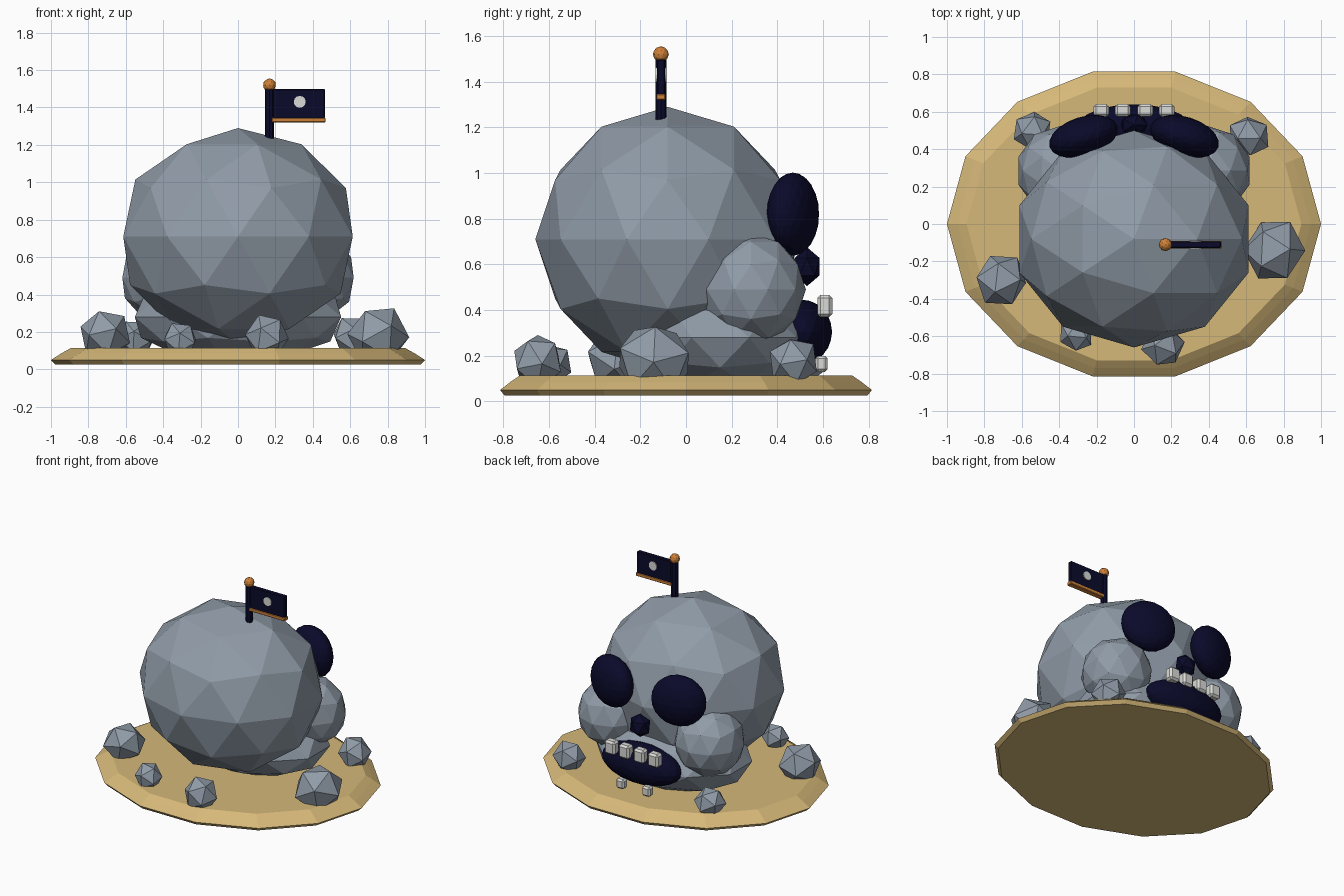
import bpy, bmesh, math, random
from mathutils import Matrix, Vector, Euler

random.seed(4)
cube = bpy.data.objects.get("Cube")
if cube:
    bpy.data.objects.remove(cube, do_unlink=True)


def material(name, r, g, b):
    m = bpy.data.materials.new(name)
    m.use_nodes = True
    m.diffuse_color = (r, g, b, 1)
    bsdf = m.node_tree.nodes["Principled BSDF"]
    bsdf.inputs["Base Color"].default_value = (r, g, b, 1)
    bsdf.inputs["Roughness"].default_value = 0.9
    return m


STONE = material("stone grey", 0.28, 0.33, 0.39)
SAND = material("sand", 0.67, 0.48, 0.19)
DARK = material("dark navy", 0.003, 0.003, 0.024)
COPPER = material("copper orange", 0.62, 0.22, 0.04)
BONE = material("bone white", 0.7, 0.7, 0.68)


def finish(name, bm, mat):
    bmesh.ops.recalc_face_normals(bm, faces=bm.faces)
    me = bpy.data.meshes.new(name)
    bm.to_mesh(me)
    bm.free()
    me.materials.append(mat)
    ob = bpy.data.objects.new(name, me)
    bpy.context.collection.objects.link(ob)
    return ob


def place(loc, size, rot=(0, 0, 0)):
    return Matrix.LocRotScale(Vector(loc), Euler(rot), Vector(size))


def blob(name, mat, loc, radii, detail=2, rot=(0, 0, 0)):
    bm = bmesh.new()
    bmesh.ops.create_icosphere(bm, subdivisions=detail, radius=1, matrix=place(loc, radii, rot))
    return finish(name, bm, mat)


def block(name, mat, loc, size, bevel=0.0):
    bm = bmesh.new()
    bmesh.ops.create_cube(bm, size=1, matrix=place(loc, size))
    if bevel:
        bmesh.ops.bevel(bm, geom=bm.edges[:], offset=bevel, segments=1, affect='EDGES')
    return finish(name, bm, mat)


def rod(name, mat, loc, radius, length, sides, rot=(0, 0, 0)):
    bm = bmesh.new()
    bmesh.ops.create_cone(bm, cap_ends=True, segments=sides, radius1=radius, radius2=radius,
                          depth=length, matrix=place(loc, (1, 1, 1), rot))
    return finish(name, bm, mat)


# Oval sand island, lofted from a short profile
SIDES = 14
bm = bmesh.new()
rings = []
for r, z in ((0.975, 0.025), (1.0, 0.05), (0.945, 0.085), (0.895, 0.113)):
    angles = [math.tau * i / SIDES for i in range(SIDES)]
    rings.append([bm.verts.new((r * math.cos(a), 0.835 * r * math.sin(a), z)) for a in angles])
for low, high in zip(rings, rings[1:]):
    for i in range(SIDES):
        j = (i + 1) % SIDES
        bm.faces.new((low[i], low[j], high[j], high[i]))
bm.faces.new(rings[0][::-1])
bm.faces.new(rings[-1])
finish("sand_island", bm, SAND)

# Skull-shaped boulder
blob("cranium", STONE, (0, -0.08, 0.71), (0.645, 0.58, 0.58), rot=(0, 0, 0))
blob("jaw", STONE, (0, 0.15, 0.28), (0.58, 0.41, 0.25))
for side, label in ((1, "left"), (-1, "right")):
    blob(f"{label}_cheek", STONE, (side * 0.39, 0.285, 0.49), (0.24, 0.24, 0.245))
    blob(f"{label}_eye_socket", DARK, (side * 0.27, 0.468, 0.82), (0.19, 0.105, 0.182), 3,
         (0, 0, -side * 0.3))
blob("nose_hole", DARK, (0, 0.53, 0.59), (0.08, 0.065, 0.085), 1)
blob("mouth", DARK, (0, 0.51, 0.305), (0.31, 0.13, 0.14), 3)

# Teeth
for i, x in enumerate((-0.175, -0.06, 0.06, 0.175)):
    block(f"upper_tooth_{i + 1}", BONE, (x, 0.608, 0.418), (0.085, 0.066, 0.098), 0.014)
for i, x in enumerate((-0.105, 0.105)):
    block(f"lower_tooth_{i + 1}", BONE, (x, 0.593, 0.165), (0.065, 0.055, 0.07), 0.012)

# Scattered rocks: x, y, z, radius
rocks = ((-0.71, -0.30, 0.185, 0.15), (0.75, -0.14, 0.18, 0.178), (-0.31, -0.59, 0.16, 0.1),
         (0.155, -0.65, 0.175, 0.125), (-0.545, 0.5, 0.165, 0.11), (0.615, 0.47, 0.175, 0.12))
for i, (x, y, z, r) in enumerate(rocks):
    turn = [random.uniform(0, math.pi) for _ in range(3)]
    blob(f"rock_{i + 1}", STONE, (x, y, z), (r, r * 0.92, r * 0.95), 1, turn)

# Flag on top
PX, PY = 0.168, -0.11
rod("flag_pole", DARK, (PX, PY, 1.37), 0.024, 0.28, 8)
blob("pole_knob", COPPER, (PX, PY, 1.52), (0.035, 0.035, 0.035))
block("flag_cloth", DARK, (0.325, PY, 1.412), (0.28, 0.034, 0.172), 0.004)
block("flag_trim", COPPER, (0.325, PY, 1.333), (0.288, 0.04, 0.026), 0.004)
for sign, label in ((-1, "front"), (1, "back")):
    rod(f"flag_dot_{label}", BONE, (0.33, PY + sign * 0.019, 1.43), 0.032, 0.008, 12,
        (math.pi / 2, 0, 0))
